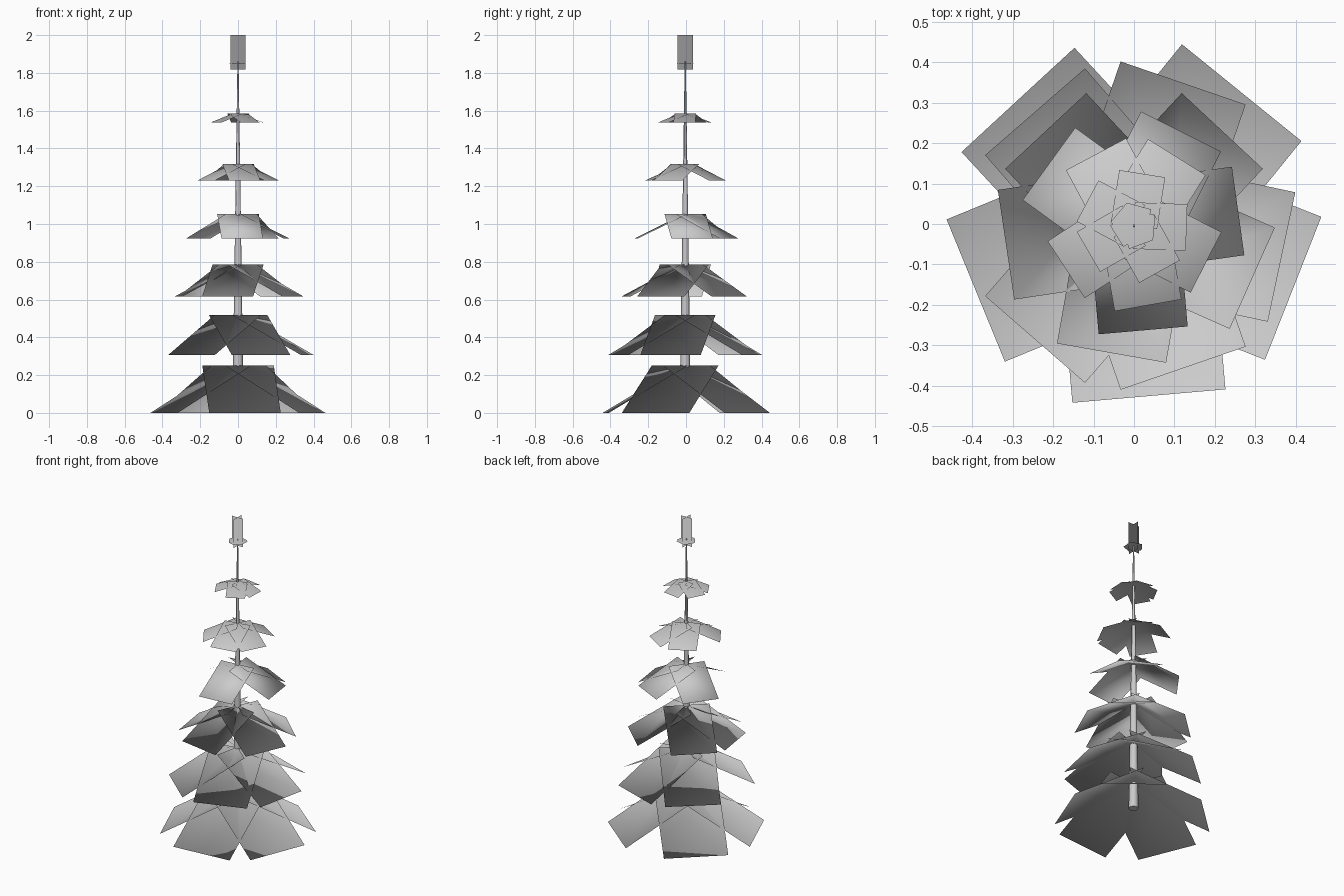
import bpy
import bmesh
from math import radians, cos, sin
from mathutils import Vector

cube = bpy.data.objects.get("Cube")
if cube:
    bpy.data.objects.remove(cube)

grey = bpy.data.materials.new("light_grey")
grey.use_nodes = True
colour = (0.6, 0.6, 0.6, 1)
grey.diffuse_color = colour
grey.node_tree.nodes["Principled BSDF"].inputs["Base Color"].default_value = colour

AXIS = Vector((0, -0.004, 0))             # centre line of the trunk
HEART = AXIS + Vector((0, 0, 0.85))       # foliage normals radiate from here


def add_card(bm, centre, out, side, down):
    """Flat card from an inner edge at centre to an outer edge."""
    tip = centre + out + down
    corners = (centre - side, tip - side, tip + side, centre + side)
    bm.faces.new([bm.verts.new(c) for c in corners])


def finish_foliage(bm, name):
    """Make the object, with soft normals that radiate from the tree's heart."""
    for face in bm.faces:
        face.smooth = True
    mesh = bpy.data.meshes.new(name)
    bm.to_mesh(mesh)
    bm.free()
    mesh.materials.append(grey)
    normals = [(v.co - HEART).normalized() for v in mesh.vertices]
    mesh.normals_split_custom_set_from_vertices(normals)
    obj = bpy.data.objects.new(name, mesh)
    bpy.context.collection.objects.link(obj)


# Branch tiers: reach and the heading of every flat branch card
tiers = [
    (0.423, (-85, -21.5, 51, 132.7, 202.3)),
    (0.373, (-71, -12, 71, 131, 229)),
    (0.32, (-24, 47, 133, 188.5, 260)),
    (0.26, (-85, 8, 63.5, 144)),
    (0.20, (-80, -27, 58, 118, 213)),
    (0.13, (-61, -2, 81, 152, 210)),
    (0.05, (-70, -5, 75, 140, 212)),
]
for i, (reach, headings) in enumerate(tiers):
    bm = bmesh.new()
    top = AXIS + Vector((0, 0, 0.252 + 0.2667 * i))
    drop = Vector((0, 0, -0.252 + 0.041 * i))
    half = 0.19 - 0.0265 * i
    for heading in headings:
        a = radians(heading)
        out = Vector((cos(a), sin(a), 0))
        side = Vector((-sin(a), cos(a), 0))
        add_card(bm, top, out * reach, side * half, drop)
    finish_foliage(bm, f"branch_tier_{i + 1}")

# Crossed upright cards at the tip
bm = bmesh.new()
for side in (Vector((0.04, 0, 0)), Vector((0, 0.04, 0))):
    add_card(bm, AXIS + Vector((0, 0, 1.817)), Vector((0, 0, 0.183)), side, Vector())
finish_foliage(bm, "treetop")

# Tapered trunk
bpy.ops.mesh.primitive_cone_add(vertices=8, radius1=0.029, radius2=0.003, depth=1.78,
                                location=AXIS + Vector((0, 0, 0.97)))
trunk = bpy.context.object
trunk.name = "trunk"
trunk.data.materials.append(grey)
bpy.ops.object.shade_smooth_by_angle(angle=radians(50))
